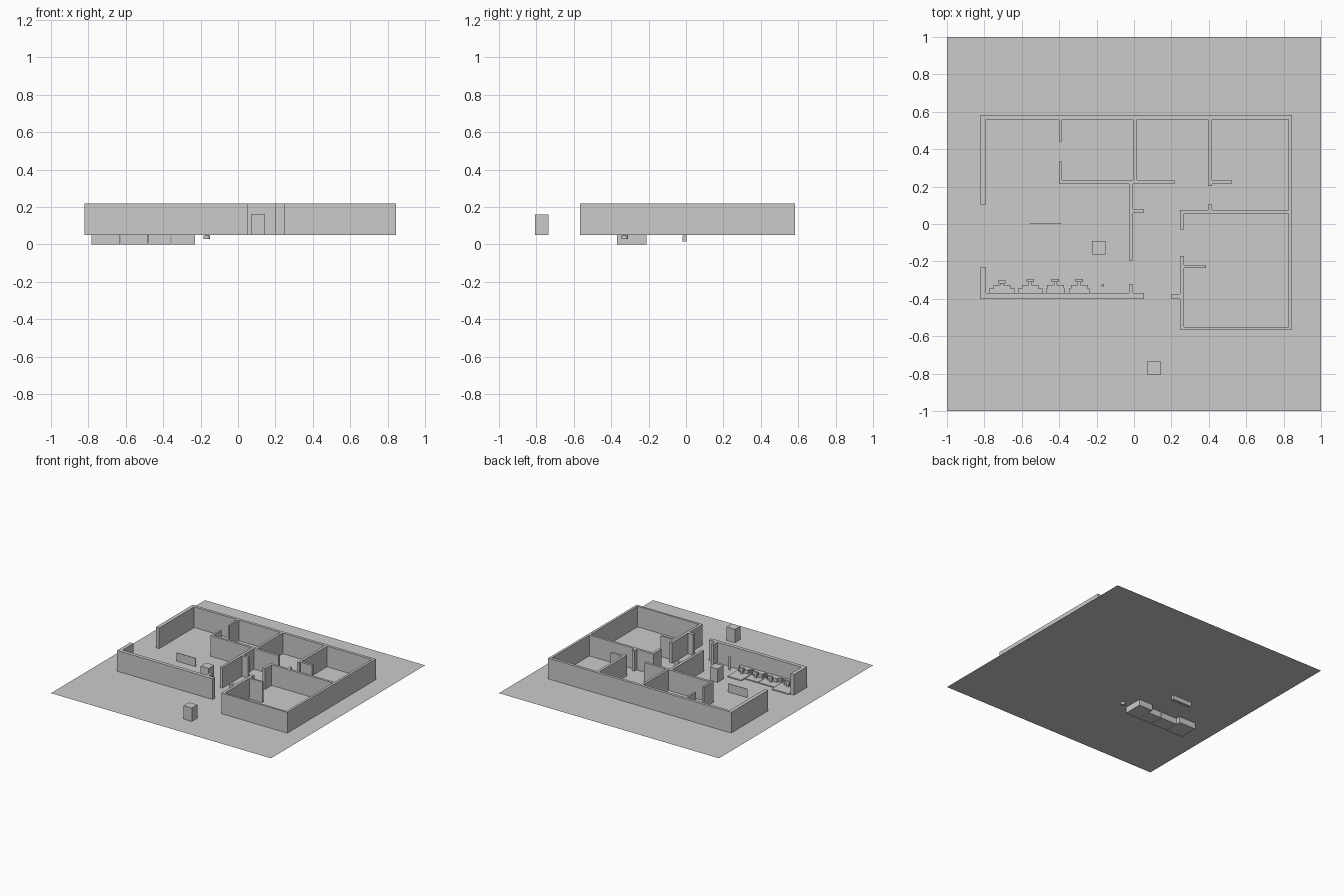
import bpy
import bmesh

FLOOR, TOP = 0.05, 0.22


def add_box(bm, x0, x1, y0, y1, z0, z1):
    v = bmesh.ops.create_cube(bm, size=1)["verts"]
    for p in v:
        p.co = (x1 if p.co.x > 0 else x0, y1 if p.co.y > 0 else y0, z1 if p.co.z > 0 else z0)


def make(name, boxes):
    bm = bmesh.new()
    for b in boxes:
        add_box(bm, *b)
    me = bpy.data.meshes.new(name)
    bm.to_mesh(me)
    bm.free()
    ob = bpy.data.objects.new(name, me)
    bpy.context.collection.objects.link(ob)
    return ob


def cylinder(name, x, y, r, z0, z1):
    bpy.ops.mesh.primitive_cylinder_add(vertices=16, radius=r, depth=z1 - z0,
                                        location=(x, y, (z0 + z1) / 2))
    bpy.context.object.name = name
    bpy.ops.object.shade_smooth_by_angle()


def walls(name, rects):
    make(name, [(*r, FLOOR, TOP) for r in rects])


# Thin ground sheet
bpy.ops.mesh.primitive_plane_add(size=2, location=(0, 0, FLOOR))
bpy.context.object.name = "ground_sheet"

# Outer walls
walls("outer_walls", [
    (-0.82, 0.845, 0.56, 0.583),
    (-0.82, -0.79, 0.105, 0.56),
    (-0.82, -0.79, -0.37, -0.23),
    (-0.82, 0.05, -0.40, -0.37),
    (0.825, 0.845, -0.567, 0.56),
    (0.245, 0.825, -0.567, -0.55),
    (0.245, 0.268, -0.55, -0.17),
    (0.2, 0.245, -0.40, -0.375),
])

# Partitions of the rear rooms
walls("rear_partitions", [
    (-0.40, -0.385, 0.44, 0.56),
    (-0.40, -0.385, 0.235, 0.335),
    (-0.40, 0.217, 0.215, 0.235),
    (-0.005, 0.015, 0.235, 0.56),
    (0.395, 0.417, 0.203, 0.56),
    (0.417, 0.52, 0.215, 0.235),
])

# Partitions of the hall and right room
walls("hall_partitions", [
    (-0.027, -0.005, -0.195, 0.215),
    (-0.005, 0.05, 0.06, 0.08),
    (-0.027, -0.005, -0.37, -0.32),
    (0.245, 0.825, 0.055, 0.075),
    (0.245, 0.268, -0.03, 0.055),
    (0.395, 0.417, 0.075, 0.105),
    (0.268, 0.385, -0.235, -0.22),
])

# Row of work stations: sunken platform, stepped back unit, small screen
for i, (x0, x1, yf, ys) in enumerate([
        (-0.783, -0.63, -0.215, -0.31), (-0.628, -0.482, -0.252, -0.303),
        (-0.478, -0.362, -0.252, -0.303), (-0.356, -0.23, -0.21, -0.303)], 1):
    c = (x0 + x1) / 2
    make(f"station_platform_{i}", [(x0, x1, -0.37, yf, 0, 0.058)])
    make(f"station_back_{i}", [
        (x0 + 0.008, x1 - 0.008, -0.37, -0.345, 0.058, 0.09),
        (c - 0.045, c + 0.045, -0.345, -0.325, 0.058, 0.09)])
    make(f"station_screen_{i}", [
        (c - 0.02, c + 0.02, ys - 0.008, ys + 0.008, 0.085, 0.11),
        (c - 0.008, c + 0.008, -0.325, ys, 0.058, 0.095)])

# Freestanding display panel with foot below the floor
make("display_panel", [(-0.56, -0.385, -0.001, 0.004, 0.048, 0.12)])
make("display_panel_foot", [(-0.56, -0.385, -0.018, 0.004, 0.015, 0.048)])

# Two plain pedestals
make("hall_pedestal", [(-0.225, -0.153, -0.163, -0.09, FLOOR, 0.16)])
make("entrance_pedestal", [(0.07, 0.145, -0.807, -0.735, FLOOR, 0.16)])

# Slim post on a round base
cylinder("post", -0.167, -0.328, 0.008, 0.045, 0.155)
cylinder("post_base", -0.167, -0.328, 0.0175, 0.03, 0.048)
